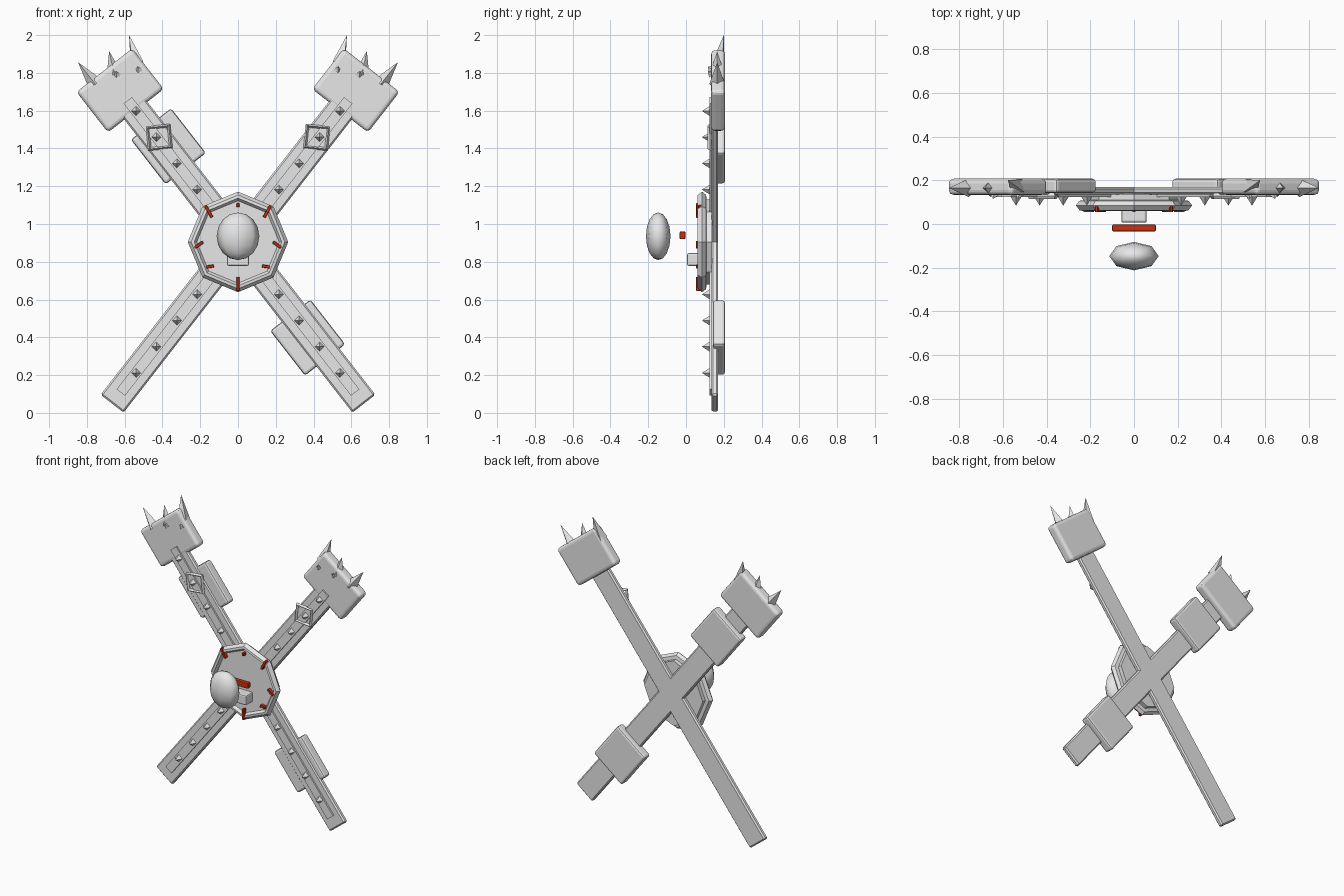
import bpy, bmesh, math
from mathutils import Matrix, Vector

cube = bpy.data.objects.get("Cube")
if cube:
    bpy.data.objects.remove(cube, do_unlink=True)


def material(name, color):
    m = bpy.data.materials.new(name)
    m.use_nodes = True
    m.diffuse_color = color
    m.node_tree.nodes["Principled BSDF"].inputs["Base Color"].default_value = color
    return m


GREY = material("pale grey", (0.8, 0.8, 0.8, 1))
RED = material("dark red", (0.57, 0.03, 0.004, 1))
HUB = Matrix.Translation((0, 0, 0.905))
SLOPE = math.radians(52.1)


def finish(name, bm, mat, bevel=0, segments=1, smooth=False):
    bmesh.ops.recalc_face_normals(bm, faces=bm.faces)
    me = bpy.data.meshes.new(name)
    bm.to_mesh(me)
    bm.free()
    ob = bpy.data.objects.new(name, me)
    bpy.context.collection.objects.link(ob)
    me.materials.append(mat)
    if bevel:
        mod = ob.modifiers.new("Bevel", "BEVEL")
        mod.width, mod.segments = bevel, segments
    if smooth:
        for p in me.polygons:
            p.use_smooth = True
    return ob


def box(name, lo, hi, frame=Matrix(), mat=GREY, bevel=0, segments=1):
    lo, hi = Vector(lo), Vector(hi)
    bm = bmesh.new()
    bmesh.ops.create_cube(bm, size=1, matrix=frame @ Matrix.Translation((lo + hi) / 2)
                          @ Matrix.Diagonal((*(hi - lo), 1)))
    return finish(name, bm, mat, bevel, segments)


def spike(name, base, tip, radius, frame=Matrix()):
    base, tip = frame @ Vector(base), frame @ Vector(tip)
    d = tip - base
    bm = bmesh.new()
    bmesh.ops.create_cone(bm, cap_ends=True, segments=4, radius1=radius, radius2=0, depth=d.length,
                          matrix=Matrix.Translation((base + tip) / 2) @ d.to_track_quat("Z", "Y").to_matrix().to_4x4())
    return finish(name, bm, GREY)


def ring(name, profile, sides, frame, start=0.0):
    """Sweep a closed (radius, depth) profile round the y axis."""
    bm = bmesh.new()
    loops = []
    for i in range(sides):
        a = start + 2 * math.pi * i / sides
        loops.append([bm.verts.new(frame @ Vector((r * math.cos(a), y, r * math.sin(a)))) for r, y in profile])
    n = len(profile)
    for i in range(sides):
        p, q = loops[i], loops[(i + 1) % sides]
        for j in range(n):
            bm.faces.new((p[j], q[j], q[(j + 1) % n], p[(j + 1) % n]))
    return finish(name, bm, GREY)


# Crossed beams, with a raised strip, studs and an end block each
for side, sx in (("left", 1), ("right", -1)):
    angle = SLOPE if sx > 0 else math.pi - SLOPE
    arm = HUB @ Matrix.Rotation(-angle, 4, "Y")
    box(side + "_beam", (-1.085, 0.135, -0.077), (1.085, 0.17, 0.077), arm, bevel=0.009)
    box(side + "_strip", (-1.01, 0.124, -0.028), (0.95, 0.145, 0.028), arm)
    for k in (-5, -4, -3, -2, 2, 3, 4, 5):
        u = k * 0.1757
        spike(side + "_stud", (u, 0.126, 0), (u, 0.084, 0), 0.026, arm)
    box(side + "_end_block", (0.88, 0.133, -0.187), (1.152, 0.207, 0.187), arm, bevel=0.022, segments=3)

    # Claws on the outer edge of the end block
    for base, tip in (((0.755, 0.165, 1.74), (0.847, 0.165, 1.857)),
                      ((0.655, 0.165, 1.79), (0.682, 0.165, 1.915)),
                      ((0.535, 0.17, 1.85), (0.577, 0.2, 2.0))):
        spike(side + "_claw", (sx * base[0], *base[1:]), (sx * tip[0], *tip[1:]), 0.042)
    for x, z in ((0.64, 1.79), (0.525, 1.815)):
        spike(side + "_face_spike", (sx * x, 0.136, z), (sx * (x + 0.005), 0.115, z + 0.02), 0.02)

    # Square ring round the upper stud
    ring(side + "_square_ring", [(0.092, 0.128), (0.08, 0.114), (0.067, 0.128), (0.08, 0.142)], 4,
         Matrix.Translation((sx * 0.417, 0, 1.459)), math.radians(129 if sx > 0 else 51))

# Back plates, both on the beam that rises to the right
beam = HUB @ Matrix.Rotation(SLOPE - math.pi, 4, "Y")
for name, s in (("upper_back_plate", 1), ("lower_back_plate", -1)):
    box(name, (s * 0.626 - 0.15, 0.142, -s * 0.02 - 0.135), (s * 0.626 + 0.15, 0.207, -s * 0.02 + 0.135),
        beam, bevel=0.014, segments=2)

# Eight-sided dial with a raised rim
ring("dial_rim", [(0.215, 0.082), (0.232, 0.06), (0.248, 0.062), (0.266, 0.085),
                  (0.25, 0.106), (0.222, 0.11), (0.215, 0.1)], 8, HUB)
bm = bmesh.new()
bmesh.ops.create_cone(bm, cap_ends=True, segments=8, radius1=0.225, radius2=0.225, depth=0.06,
                      matrix=HUB @ Matrix.Translation((0, 0.108, 0)) @ Matrix.Rotation(math.pi / 2, 4, "X"))
finish("dial_face", bm, GREY)

# Red marks around the dial: x, z, length, tilt
for x, z, length, tilt in ((0, 1.1, 0.02, 90), (0, 0.683, 0.075, 90), (0.155, 1.066, 0.07, 61),
                           (0.207, 0.89, 0.052, -35), (0.148, 0.775, 0.04, -8)):
    for s in ((1, -1) if x else (1,)):
        place = Matrix.Translation((s * x, 0.068, z)) @ Matrix.Rotation(-s * math.radians(tilt), 4, "Y")
        box("dial_mark", (-length / 2, -0.014, -0.008), (length / 2, 0.016, 0.008), place, RED, 0.002)

# Floating face parts
bm = bmesh.new()
bmesh.ops.create_uvsphere(bm, u_segments=8, v_segments=8, radius=1,
                          matrix=Matrix.Translation((0, -0.147, 0.935)) @ Matrix.Diagonal((0.113, 0.065, 0.126, 1)))
finish("front_knob", bm, GREY, smooth=True)
box("red_bar", (-0.1, -0.034, 0.92), (0.1, -0.003, 0.96), mat=RED, bevel=0.006, segments=2)
box("white_peg", (-0.058, 0.006, 0.778), (0.058, 0.085, 0.846), bevel=0.009, segments=2)
